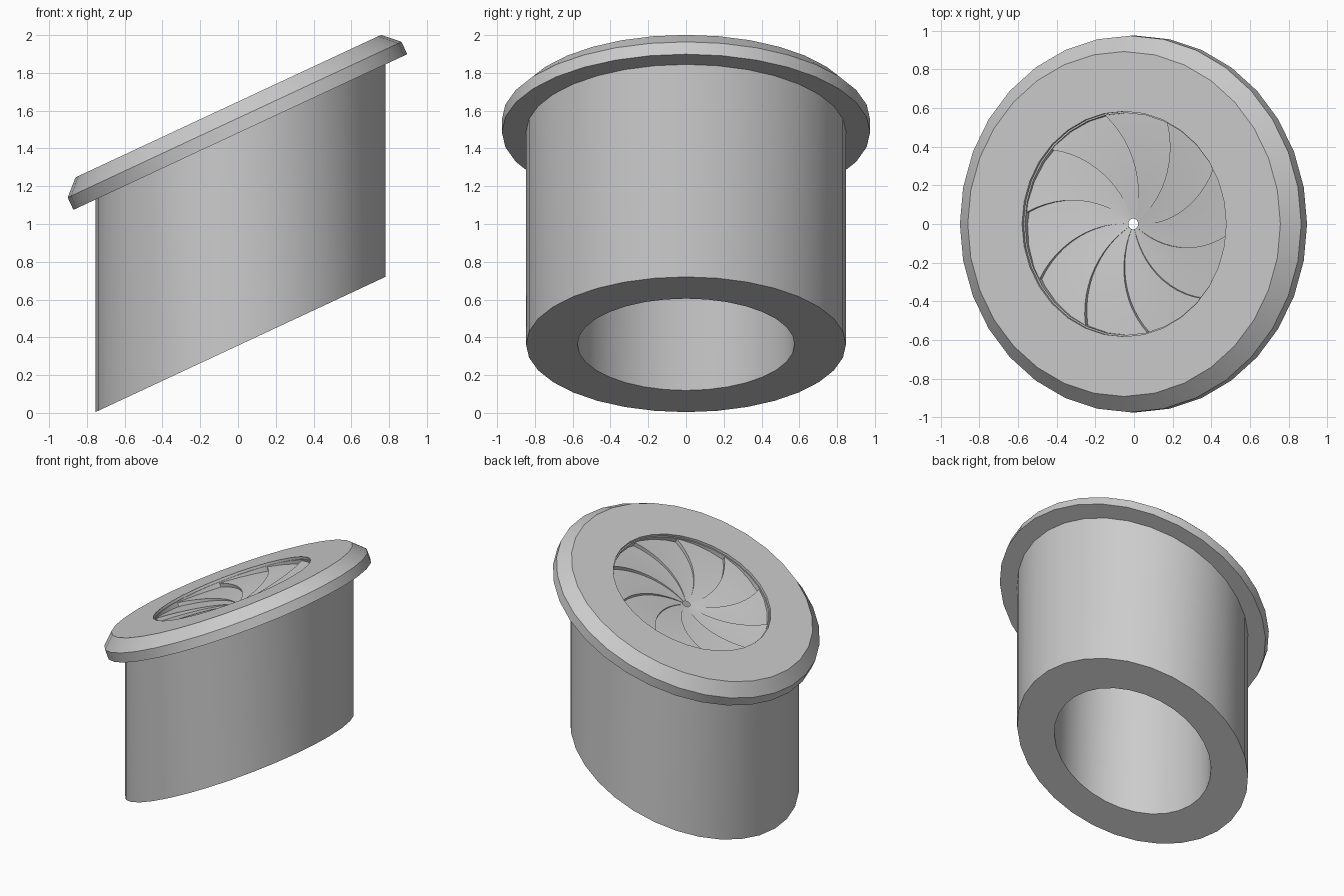
import bpy, bmesh, math
from mathutils import Vector

if "Cube" in bpy.data.objects:
    bpy.data.objects.remove(bpy.data.objects["Cube"])

TILT = math.radians(25)
SEG = 32
BLADES = 10
U = Vector((math.cos(TILT), 0, math.sin(TILT)))    # slope direction
N = Vector((-math.sin(TILT), 0, math.cos(TILT)))   # normal of the sloped plane
V = Vector((0, 1, 0))
BASE = Vector((0.0125, 0, 0.362))                  # centre of the sloped bottom
SEAT = Vector((0.0125, 0, 1.487))                  # centre of the flange underside

grey = bpy.data.materials.new("plain grey")
grey.diffuse_color = (0.6, 0.6, 0.6, 1)
grey.use_nodes = True
grey.node_tree.nodes["Principled BSDF"].inputs["Base Color"].default_value = grey.diffuse_color


def on_plane(origin, r, a, h=0.0):
    return origin + U * (r * math.cos(a)) + V * (r * math.sin(a)) + N * h


def finish(name, bm, angle):
    mesh = bpy.data.meshes.new(name)
    bm.to_mesh(mesh)
    bm.free()
    mesh.materials.append(grey)
    ob = bpy.data.objects.new(name, mesh)
    bpy.context.collection.objects.link(ob)
    bpy.ops.object.select_all(action='DESELECT')
    ob.select_set(True)
    bpy.context.view_layer.objects.active = ob
    bpy.ops.object.shade_smooth_by_angle(angle=math.radians(angle))


def closed_ring(name, profile):
    """Loft a closed profile of (origin, radius, height) circles."""
    bm = bmesh.new()
    rings = [[bm.verts.new(on_plane(o, r, 2 * math.pi * i / SEG, h)) for i in range(SEG)]
             for o, r, h in profile]
    for k, a in enumerate(rings):
        b = rings[(k + 1) % len(rings)]
        for i in range(SEG):
            j = (i + 1) % SEG
            bm.faces.new((a[i], a[j], b[j], b[i]))
    bmesh.ops.recalc_face_normals(bm, faces=bm.faces)
    finish(name, bm, 30)


# upright tube with both ends cut on the slope
closed_ring("tube_body", [(BASE, 0.847, 0), (SEAT, 0.847, 0),
                          (SEAT, 0.575, 0), (BASE, 0.575, 0)])

# bevelled flange with a small step inside its opening
closed_ring("flange", [(SEAT, r, h) for r, h in (
    (0.975, 0), (0.975, 0.072), (0.893, 0.151), (0.583, 0.151),
    (0.583, 0.132), (0.575, 0.132), (0.575, 0))])

# dished iris of overlapping curved blades around a pinhole
bm = bmesh.new()
R0, R1, RINGS, STEPS = 0.028, 0.575, 12, 6
pitch = 2 * math.pi / BLADES
for b in range(BLADES):
    rows = []
    for k in range(RINGS + 1):
        r = R0 + (R1 - R0) * k / RINGS
        f = r / R1
        start = math.radians(-5) + b * pitch + math.asin(r)
        row = []
        for s in range(STEPS + 1):
            t = s / STEPS
            h = 0.035 + 0.06 * f + 0.03 * f * t
            row.append(bm.verts.new(on_plane(SEAT, r, start + t * pitch, h)))
        # foot of the riser down to the next blade
        row.append(bm.verts.new(on_plane(SEAT, r, start + pitch, 0.035 + 0.06 * f)))
        rows.append(row)
    for a, c in zip(rows, rows[1:]):
        for s in range(STEPS + 1):
            bm.faces.new((a[s], c[s], c[s + 1], a[s + 1]))
finish("iris_blades", bm, 30)
